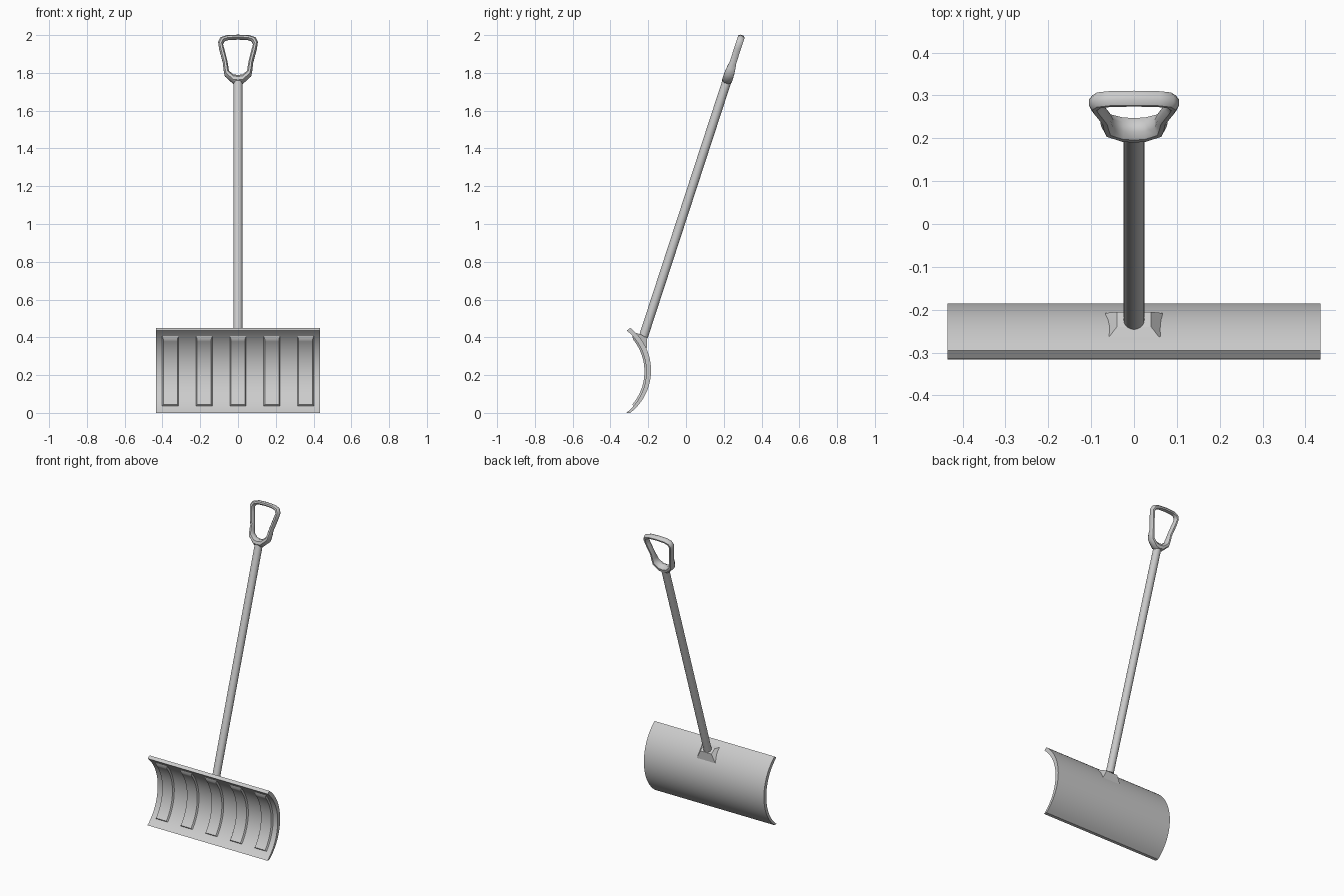
import bpy, bmesh, math
from mathutils import Vector

if "Cube" in bpy.data.objects:
    bpy.data.objects.remove(bpy.data.objects["Cube"], do_unlink=True)

GREY = (0.6, 0.6, 0.6, 1)
grey = bpy.data.materials.new("light grey")
grey.use_nodes = True
grey.diffuse_color = GREY
grey.node_tree.nodes["Principled BSDF"].inputs["Base Color"].default_value = GREY


def loft(name, rings, closed=False, angle=35):
    """Join equal rings of points with quads; cap the ends or close the loop."""
    bm = bmesh.new()
    loops = [[bm.verts.new(p) for p in ring] for ring in rings]
    n = len(rings[0])
    pairs = list(zip(loops, loops[1:]))
    if closed:
        pairs.append((loops[-1], loops[0]))
    else:
        bm.faces.new(loops[0])
        bm.faces.new(loops[-1])
    for a, b in pairs:
        for i in range(n):
            j = (i + 1) % n
            bm.faces.new((a[i], a[j], b[j], b[i]))
    bmesh.ops.recalc_face_normals(bm, faces=bm.faces)
    mesh = bpy.data.meshes.new(name)
    bm.to_mesh(mesh)
    bm.free()
    mesh.materials.append(grey)
    obj = bpy.data.objects.new(name, mesh)
    bpy.context.collection.objects.link(obj)
    bpy.ops.object.select_all(action='DESELECT')
    obj.select_set(True)
    bpy.context.view_layer.objects.active = obj
    bpy.ops.object.shade_smooth_by_angle(angle=math.radians(angle))
    return obj


def arc(cy, cz, r, z0, z1, steps=24):
    """Points (y, z) on the rear side of a circle, from height z0 to z1."""
    a0, a1 = math.asin((z0 - cz) / r), math.asin((z1 - cz) / r)
    angles = [a0 + (a1 - a0) * i / steps for i in range(steps + 1)]
    return [(cy + r * math.cos(a), cz + r * math.sin(a)) for a in angles]


# Curved blade: a crescent profile stretched along x
IN_Y, IN_Z, IN_R = -0.489, 0.219, 0.279
back = arc(-0.47, 0.225, 0.285, 0.0, 0.45)
front = arc(IN_Y, IN_Z, IN_R, 0.0, 0.436)
section = back + front[::-1]
loft("blade", [[(x, y, z) for y, z in section] for x in (-0.435, 0.435)])

# Five raised ribs with sloping ends on the front of the blade
base = arc(IN_Y, IN_Z, IN_R + 0.003, 0.035, 0.412)
crest = arc(IN_Y, IN_Z, IN_R - 0.01, 0.045, 0.39)
for k in range(5):
    cx = (k - 2) * 0.179
    rings = []
    for (by, bz), (ty, tz) in zip(base, crest):
        rings.append([(cx - 0.045, by, bz), (cx - 0.037, ty, tz),
                      (cx + 0.037, ty, tz), (cx + 0.045, by, bz)])
    loft("blade_rib_%d" % (k + 1), rings)

# Wedge socket between the blade and the shaft
foot = [(-0.067, -0.275, 0.425), (0.067, -0.275, 0.425),
        (0.067, -0.208, 0.34), (-0.067, -0.208, 0.34)]
seat = [(-0.04, -0.24, 0.416), (0.04, -0.24, 0.416),
        (0.04, -0.205, 0.395), (-0.04, -0.205, 0.395)]
loft("shaft_socket", [foot, seat], angle=10)

# Straight leaning shaft
low, high = Vector((0, -0.225, 0.405)), Vector((0, 0.216, 1.755))
axis = (high - low).normalized()
side = Vector((1, 0, 0))
normal = axis.cross(side)


def circle(c, r, n=20):
    return [c + r * (side * math.cos(t) + normal * math.sin(t))
            for t in (math.tau * i / n for i in range(n))]


loft("shaft", [circle(low, 0.024), circle(high, 0.024)])

# D-shaped grip: (outer x, outer z, inner x, inner z, half depth), one side
half = [(0.0, 1.742, 0.0, 1.785, 0.027),
        (0.026, 1.745, 0.025, 1.789, 0.027),
        (0.07, 1.785, 0.048, 1.808, 0.026),
        (0.077, 1.82, 0.051, 1.83, 0.023),
        (0.079, 1.85, 0.056, 1.86, 0.018),
        (0.099, 1.925, 0.073, 1.927, 0.018),
        (0.105, 1.962, 0.08, 1.953, 0.018),
        (0.093, 1.986, 0.071, 1.969, 0.018),
        (0.06, 1.997, 0.05, 1.976, 0.018),
        (0.0, 2.0, 0.0, 1.978, 0.018)]
mirrored = [(-ox, oz, -ix, iz, d) for ox, oz, ix, iz, d in half[-2:0:-1]]


def on_grip(x, z):
    return high + side * x + axis * ((z - high.z) / axis.z)


grip_rings = []
for ox, oz, ix, iz, d in half + mirrored:
    outer, inner = on_grip(ox, oz), on_grip(ix, iz)
    mid, reach = (outer + inner) / 2, (outer - inner) / 2
    ring = []
    for i in range(8):
        t = math.tau * (i + 0.5) / 8
        ring.append(mid + reach * 1.08 * math.cos(t) + normal * d * 1.08 * math.sin(t))
    grip_rings.append(ring)
loft("grip", grip_rings, closed=True, angle=40)
